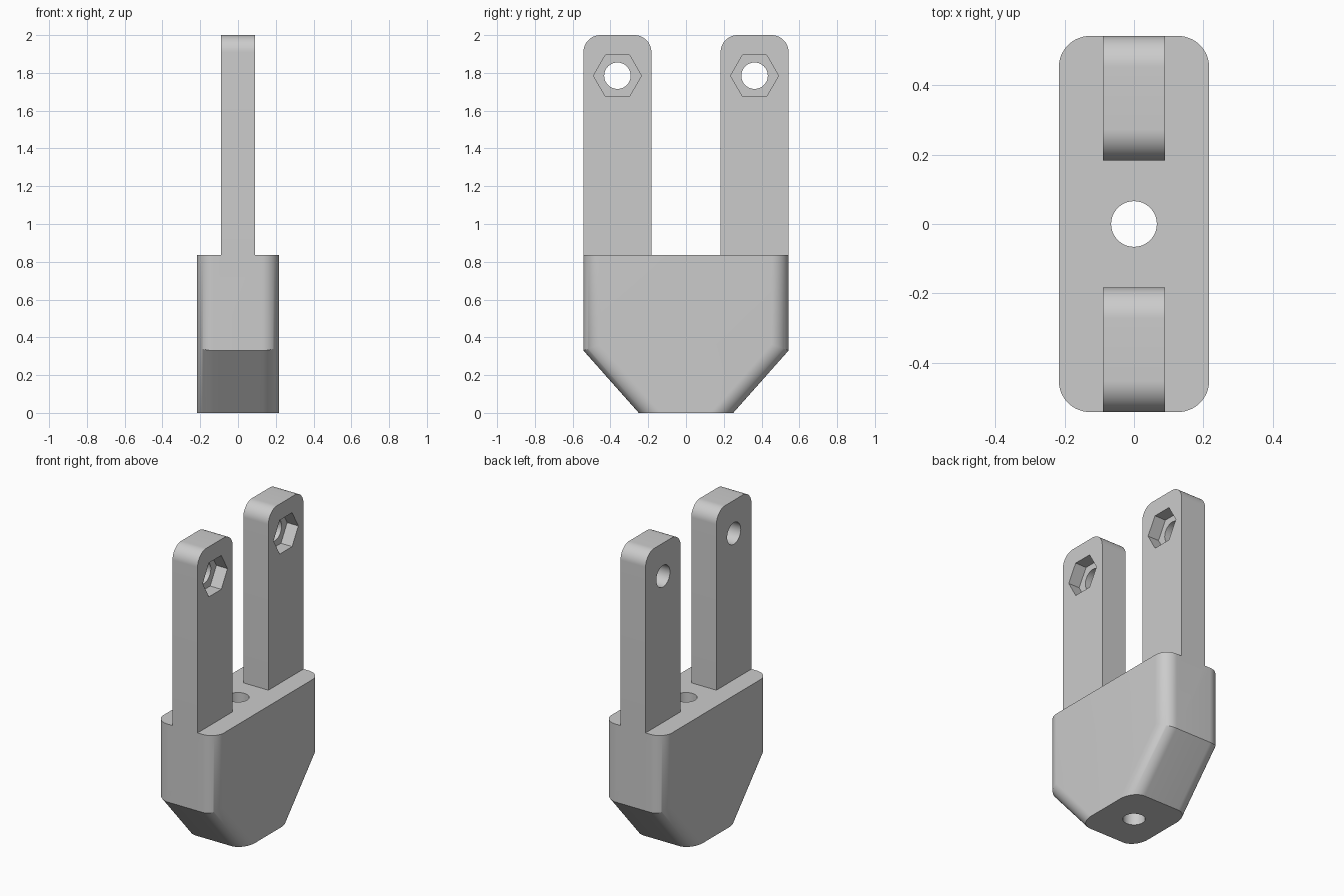
import bpy, bmesh, math
from mathutils import Matrix

cube = bpy.data.objects.get("Cube")
if cube:
    bpy.data.objects.remove(cube, do_unlink=True)

grey = bpy.data.materials.new("light grey")
grey.use_nodes = True
COLOUR = (0.6, 0.6, 0.6, 1)
grey.diffuse_color = COLOUR
grey.node_tree.nodes["Principled BSDF"].inputs["Base Color"].default_value = COLOUR

HALF_X, HALF_Y, BODY_TOP = 0.217, 0.543, 0.836
SLANT_Z, BASE_Y = 0.33, 0.25
R, SEG = 0.09, 16
POST_X, POST_IN, HEIGHT = 0.09, 0.183, 2.0
HOLE_Y, HOLE_Z = 0.363, 1.785


def add_object(name, bm):
    bmesh.ops.recalc_face_normals(bm, faces=bm.faces)
    mesh = bpy.data.meshes.new(name)
    bm.to_mesh(mesh)
    bm.free()
    mesh.materials.append(grey)
    obj = bpy.data.objects.new(name, mesh)
    bpy.context.collection.objects.link(obj)
    return obj


def loft(name, rings):
    """Close a stack of matching rings into a solid."""
    bm = bmesh.new()
    loops = [[bm.verts.new(p) for p in ring] for ring in rings]
    n = len(loops[0])
    for a, b in zip(loops, loops[1:]):
        for i in range(n):
            j = (i + 1) % n
            bm.faces.new((a[i], a[j], b[j], b[i]))
    bm.faces.new(loops[0])
    bm.faces.new(loops[-1])
    return add_object(name, bm)


def prism(name, radius, depth, sides, matrix):
    bm = bmesh.new()
    bmesh.ops.create_cone(bm, cap_ends=True, segments=sides, radius1=radius,
                          radius2=radius, depth=depth, matrix=matrix)
    return add_object(name, bm)


def combine(target, other, operation):
    mod = target.modifiers.new(operation.lower(), "BOOLEAN")
    mod.object, mod.operation, mod.solver = other, operation, "EXACT"
    bpy.context.view_layer.objects.active = target
    bpy.ops.object.modifier_apply(modifier=mod.name)
    bpy.data.objects.remove(other, do_unlink=True)


# Body: rounded block whose corner rounding follows the slanted lower ends
run = (HALF_Y - BASE_Y) / SLANT_Z
slope = math.hypot(1, run)
mitre = (slope - 1) / run
top, middle, bottom = [], [], []
for sx, sy in ((1, 1), (-1, 1), (-1, -1), (1, -1)):
    steps = range(SEG + 1) if sx * sy > 0 else range(SEG, -1, -1)
    for i in steps:
        a = math.pi / 2 * i / SEG
        x = sx * (HALF_X - R + R * math.cos(a))
        d = R * (1 - math.sin(a))
        top.append((x, sy * (HALF_Y - d), BODY_TOP))
        middle.append((x, sy * (HALF_Y - d), SLANT_Z + mitre * d))
        bottom.append((x, sy * (BASE_Y - slope * d), 0))
body = loft("bracket_body", [bottom, middle, top])

# Two upright posts with rounded tops
for side in (-1, 1):
    profile = [(POST_IN, BODY_TOP), (HALF_Y, BODY_TOP)]
    for centre, start in ((HALF_Y - R, 0), (POST_IN + R, math.pi / 2)):
        for i in range(SEG + 1):
            a = start + math.pi / 2 * i / SEG
            profile.append((centre + R * math.cos(a), HEIGHT - R + R * math.sin(a)))
    post = loft("post", [[(x, side * y, z) for y, z in profile]
                         for x in (-POST_X, POST_X)])
    combine(body, post, "UNION")

# Bolt holes, with hexagonal nut pockets on one face of each post
sideways = Matrix.Rotation(math.pi / 2, 4, "Y")
for side in (-1, 1):
    at = Matrix.Translation((0, side * HOLE_Y, HOLE_Z))
    combine(body, prism("bolt_hole", 0.07, 1, 48, at @ sideways), "DIFFERENCE")
    pocket = Matrix.Translation((POST_X + 0.02, 0, 0)) @ at @ sideways
    combine(body, prism("nut_pocket", 0.127, 0.2, 6, pocket), "DIFFERENCE")

# Hole down through the body
combine(body, prism("centre_hole", 0.066, 3, 48, Matrix.Identity(4)), "DIFFERENCE")

bpy.ops.object.select_all(action="DESELECT")
body.select_set(True)
bpy.context.view_layer.objects.active = body
bpy.ops.object.shade_smooth_by_angle(angle=math.radians(30))
